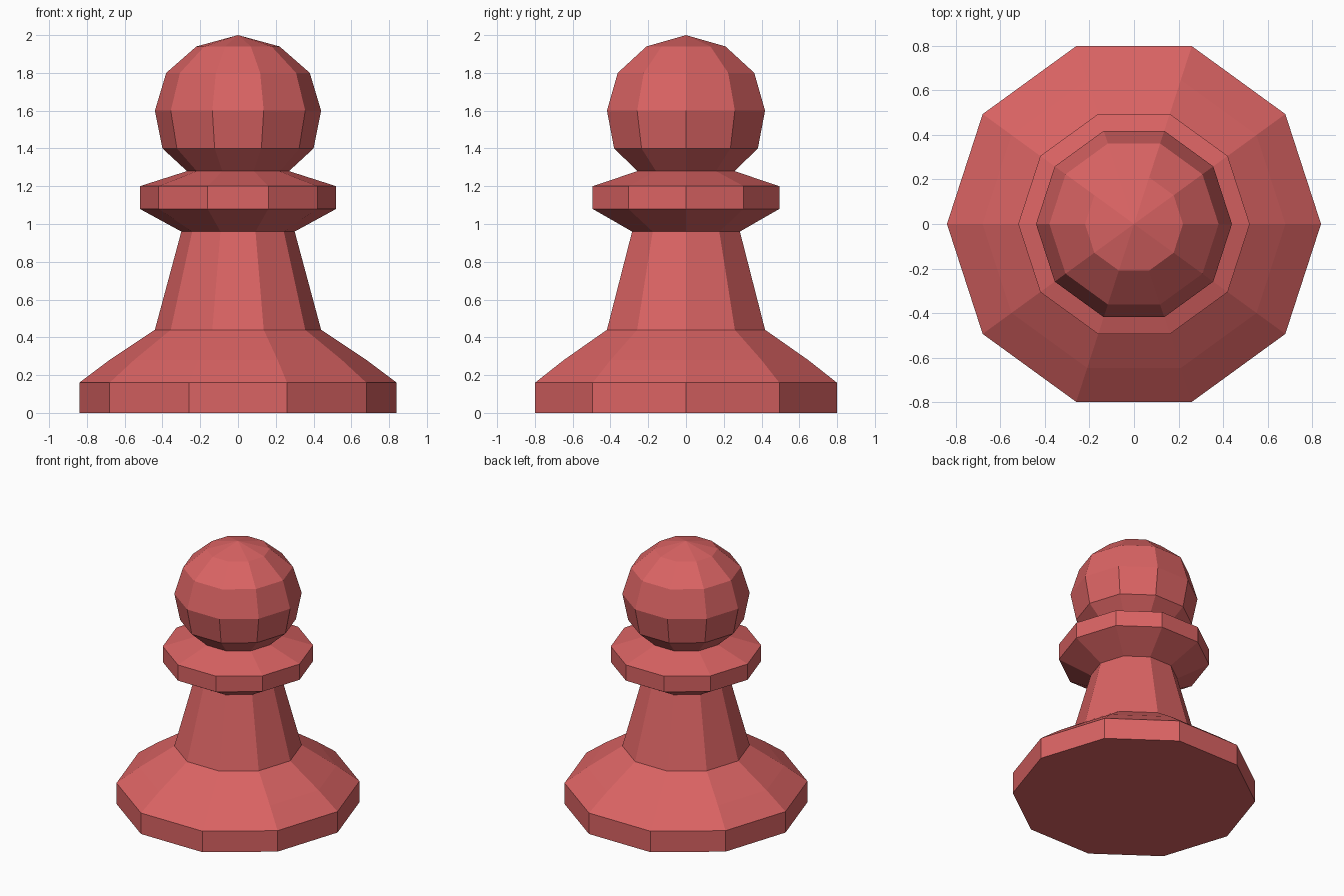
import bpy, bmesh, math

if "Cube" in bpy.data.objects:
    bpy.data.objects.remove(bpy.data.objects["Cube"])

SIDES = 10

red = bpy.data.materials.new("soft red")
red.diffuse_color = (0.70, 0.125, 0.125, 1)
red.use_nodes = True
red.node_tree.nodes["Principled BSDF"].inputs["Base Color"].default_value = red.diffuse_color

# Outline from foot to crown: (radius, height)
profile = [
    (0.84, 0.00), (0.84, 0.16), (0.68, 0.28), (0.44, 0.44),   # foot
    (0.30, 0.96),                                             # stem
    (0.52, 1.08), (0.52, 1.20), (0.27, 1.28),                 # collar
    (0.40, 1.40), (0.44, 1.60), (0.38, 1.80), (0.22, 1.94),   # ball head
]


def lathe(name, points, top, mat):
    """Turn a profile into a closed, flat-shaded solid with a pointed top."""
    bm = bmesh.new()
    rings = []
    for r, z in points:
        rings.append([bm.verts.new((r * math.cos(math.tau * i / SIDES),
                                    r * math.sin(math.tau * i / SIDES), z))
                      for i in range(SIDES)])
    for a, b in zip(rings, rings[1:]):
        for i in range(SIDES):
            j = (i + 1) % SIDES
            bm.faces.new((a[i], a[j], b[j], b[i]))
    bm.faces.new(rings[0][::-1])
    tip = bm.verts.new((0, 0, top))
    for i in range(SIDES):
        bm.faces.new((rings[-1][i], rings[-1][(i + 1) % SIDES], tip))
    bmesh.ops.recalc_face_normals(bm, faces=bm.faces)
    mesh = bpy.data.meshes.new(name)
    bm.to_mesh(mesh)
    bm.free()
    mesh.materials.append(mat)
    obj = bpy.data.objects.new(name, mesh)
    bpy.context.collection.objects.link(obj)
    return obj


lathe("chess_pawn", profile, 2.0, red)
